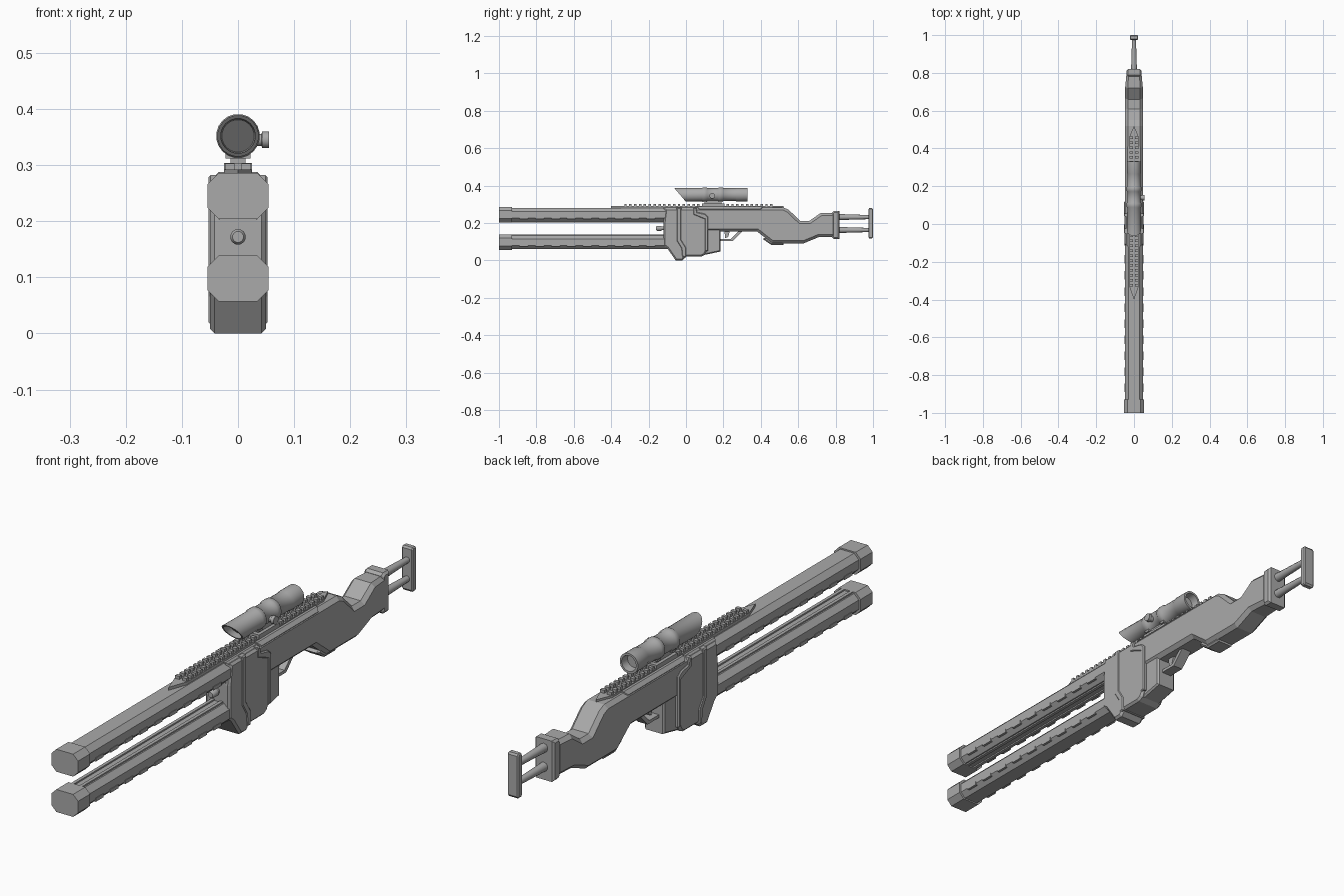
import bpy, bmesh, math
from mathutils import Vector

cube = bpy.data.objects.get("Cube")
if cube:
    bpy.data.objects.remove(cube, do_unlink=True)

grey = bpy.data.materials.new("gunmetal_grey")
grey.use_nodes = True
grey.diffuse_color = (0.4, 0.4, 0.4, 1)
grey.node_tree.nodes["Principled BSDF"].inputs["Base Color"].default_value = (0.4, 0.4, 0.4, 1)


def finish(name, bm, smooth=False):
    bmesh.ops.recalc_face_normals(bm, faces=bm.faces)
    mesh = bpy.data.meshes.new(name)
    bm.to_mesh(mesh)
    bm.free()
    mesh.materials.append(grey)
    ob = bpy.data.objects.new(name, mesh)
    bpy.context.collection.objects.link(ob)
    if smooth:
        bpy.ops.object.select_all(action='DESELECT')
        ob.select_set(True)
        bpy.context.view_layer.objects.active = ob
        bpy.ops.object.shade_smooth_by_angle(angle=math.radians(40))
    return ob


def slab(name, profile, half, chamfer=0.0, taper=None):
    """Side outline (y, z) extruded across x, with chamfered rims."""
    bm = bmesh.new()
    face = bm.faces.new([bm.verts.new((-half, y, z)) for y, z in profile])
    ext = bmesh.ops.extrude_face_region(bm, geom=[face])
    bmesh.ops.translate(bm, vec=(2 * half, 0, 0),
                        verts=[v for v in ext["geom"] if isinstance(v, bmesh.types.BMVert)])
    if chamfer:
        rims = [e for e in bm.edges if e.verts[0].co.x * e.verts[1].co.x > 0]
        bmesh.ops.bevel(bm, geom=rims, offset=chamfer, segments=1, affect='EDGES')
    if taper:
        for v in bm.verts:
            v.co.x *= taper(v.co.y)
    return finish(name, bm)


def box(bm, x0, x1, y0, y1, z0, z1):
    verts = bmesh.ops.create_cube(bm, size=1)["verts"]
    for v in verts:
        v.co = Vector(((x0 + x1) / 2 + v.co.x * (x1 - x0),
                       (y0 + y1) / 2 + v.co.y * (y1 - y0),
                       (z0 + z1) / 2 + v.co.z * (z1 - z0)))


def boxes(name, items):
    bm = bmesh.new()
    for item in items:
        box(bm, *item)
    return finish(name, bm)


def bar(name, y0, y1, half, z0, z1, c):
    """Eight-sided bar along y."""
    section = [(half, z0 + c), (half, z1 - c), (half - c, z1), (c - half, z1),
               (-half, z1 - c), (-half, z0 + c), (c - half, z0), (half - c, z0)]
    bm = bmesh.new()
    face = bm.faces.new([bm.verts.new((x, y0, z)) for x, z in section])
    ext = bmesh.ops.extrude_face_region(bm, geom=[face])
    bmesh.ops.translate(bm, vec=(0, y1 - y0, 0),
                        verts=[v for v in ext["geom"] if isinstance(v, bmesh.types.BMVert)])
    bm.faces.new([v for v in bm.verts if abs(v.co.y - y0) < 1e-5]) if not face.is_valid else None
    return finish(name, bm)


def lathe(name, rings, centre, axis='y', sides=20, warp=None):
    """Stack of (position, radius) rings around an axis, capped at both ends."""
    bm = bmesh.new()
    loops = []
    for p, r in rings:
        loop = []
        for i in range(sides):
            a = 2 * math.pi * (i + 0.5) / sides
            u, w = r * math.cos(a), r * math.sin(a)
            co = Vector((u, p, w) if axis == 'y' else (p, u, w)) + Vector(centre)
            loop.append(bm.verts.new(warp(co) if warp else co))
        loops.append(loop)
    for a, b in zip(loops, loops[1:]):
        for i in range(sides):
            j = (i + 1) % sides
            bm.faces.new((a[i], a[j], b[j], b[i]))
    bm.faces.new(loops[0])
    bm.faces.new(loops[-1])
    return finish(name, bm, True)


# Twin barrels with thicker muzzles, inner strips and side vents
for label, z, inward in (("upper", 0.245, -1), ("lower", 0.098, 1)):
    bar(label + "_barrel", -0.96, 0.0, 0.047, z - 0.036, z + 0.036, 0.019)
    bar(label + "_muzzle", -1.0, -0.93, 0.054, z - 0.041, z + 0.041, 0.02)
    edge = z + inward * 0.036
    boxes(label + "_barrel_strips",
          [(s * 0.017 - 0.006, s * 0.017 + 0.006, -0.94, -0.1, edge - 0.005, edge + 0.005)
           for s in (-1, 1)])
    boxes(label + "_barrel_vents",
          [(min(s * 0.034, s * 0.049), max(s * 0.034, s * 0.049), y, y + 0.045, z - 0.024, z - 0.011)
           for s in (-1, 1) for y in [-0.89 + 0.085 * k for k in range(9)]])

# Receiver shell with forward hand stop
slab("receiver_shell",
     [(-0.11, 0.278), (0.05, 0.278), (0.06, 0.258), (0.10, 0.25), (0.115, 0.235),
      (0.115, 0.06), (0.10, 0.03), (0.08, 0.02), (0, 0.02), (-0.02, 0), (-0.055, 0),
      (-0.10, 0.065), (-0.12, 0.08), (-0.12, 0.20)], 0.05, 0.008)
slab("receiver_band",
     [(-0.05, 0.282), (-0.025, 0.282), (-0.025, 0.11), (0, 0.07), (0, 0.016),
      (-0.02, 0.016), (-0.025, 0.065), (-0.05, 0.105)], 0.053, 0.004)
slab("receiver_rear_band",
     [(0.04, 0.282), (0.055, 0.282), (0.06, 0.258), (0.10, 0.25), (0.118, 0.235),
      (0.118, 0.05), (0.10, 0.05), (0.10, 0.22), (0.04, 0.245)], 0.053, 0.004)
lathe("gas_plug", [(-0.16, 0.010), (-0.155, 0.014), (-0.13, 0.014), (-0.13, 0.01), (-0.10, 0.01)],
      (0, 0, 0.172), sides=12)

# Magazine, trigger and guard
slab("magazine", [(0.07, 0.18), (0.185, 0.17), (0.185, 0.048), (0.10, 0.03), (0.07, 0.03)],
     0.04, 0.006)
slab("trigger_guard", [(0.18, 0.115), (0.24, 0.115), (0.285, 0.16), (0.305, 0.16),
                       (0.25, 0.104), (0.18, 0.104)], 0.02)
slab("trigger", [(0.205, 0.16), (0.235, 0.16), (0.225, 0.125), (0.21, 0.12)], 0.008)

# Main body and stock in one outline, narrowing to the rear
slab("body_and_stock",
     [(-0.12, 0.284), (0.52, 0.284), (0.55, 0.27), (0.61, 0.212), (0.66, 0.212),
      (0.72, 0.254), (0.80, 0.254), (0.80, 0.125), (0.71, 0.125), (0.63, 0.092),
      (0.46, 0.092), (0.38, 0.155), (-0.12, 0.155)], 0.047, 0.014,
     lambda y: 1 - max(0, y - 0.72) * 2.0)
slab("top_cover", [(0.06, 0.288), (0.41, 0.288), (0.41, 0.262), (0.06, 0.262)], 0.046, 0.012)
slab("grip_step", [(0.41, 0.115), (0.455, 0.084), (0.52, 0.084), (0.52, 0.11), (0.43, 0.125)],
     0.035, 0.006)
slab("stock_collar", [(0.78, 0.255), (0.79, 0.264), (0.82, 0.264), (0.82, 0.115),
                      (0.79, 0.115), (0.78, 0.125)], 0.04, 0.008)

# Extending rods and butt plate
for label, z in (("upper", 0.232), ("lower", 0.163)):
    lathe(label + "_stock_rod", [(0.80, 0.017), (0.88, 0.014), (0.98, 0.011)], (0, 0, z), sides=10)
slab("butt_plate", [(0.975, 0.125), (0.98, 0.118), (0.995, 0.118), (1.0, 0.125),
                    (1.0, 0.273), (0.995, 0.28), (0.98, 0.28), (0.975, 0.273)], 0.022, 0.004)

# Toothed top rail with pointed ends
bm = bmesh.new()
outline = [(0, -0.40), (0.025, -0.33), (0.025, 0.46), (0, 0.52), (-0.025, 0.46), (-0.025, -0.33)]
base = bm.faces.new([bm.verts.new((x, y, 0.278)) for x, y in outline])
ext = bmesh.ops.extrude_face_region(bm, geom=[base])
bmesh.ops.translate(bm, vec=(0, 0, 0.014),
                    verts=[v for v in ext["geom"] if isinstance(v, bmesh.types.BMVert)])
finish("rail_base", bm)
boxes("rail_teeth", [(s * 0.0145 - 0.0085, s * 0.0145 + 0.0085, y, y + 0.013, 0.29, 0.303)
                     for s in (-1, 1) for y in [-0.33 + 0.026 * k for k in range(31)]])


# Scope tube with a slanted hood and recessed lenses
def slant(co):
    if co.y < 0.06:
        co.y += (0.39 - co.z) * 0.85
    return co


lathe("scope", [(-0.035, 0.029), (-0.065, 0.031), (-0.065, 0.037), (0.085, 0.036), (0.09, 0.039),
                (0.11, 0.039), (0.115, 0.035), (0.17, 0.035), (0.175, 0.039), (0.195, 0.039),
                (0.20, 0.035), (0.265, 0.035), (0.27, 0.037), (0.33, 0.037), (0.33, 0.029),
                (0.30, 0.026)], (0, 0, 0.352), warp=slant)
lathe("scope_knob", [(0.025, 0.011), (0.042, 0.011), (0.043, 0.015), (0.055, 0.015)],
      (0, 0.14, 0.345), axis='x', sides=12)
boxes("scope_mount", [(-0.025, 0.025, 0.085, 0.205, 0.289, 0.304),
                      (-0.013, 0.013, 0.10, 0.19, 0.30, 0.33),
                      (-0.022, 0.022, 0.09, 0.11, 0.312, 0.33),
                      (-0.022, 0.022, 0.175, 0.195, 0.312, 0.33)])
